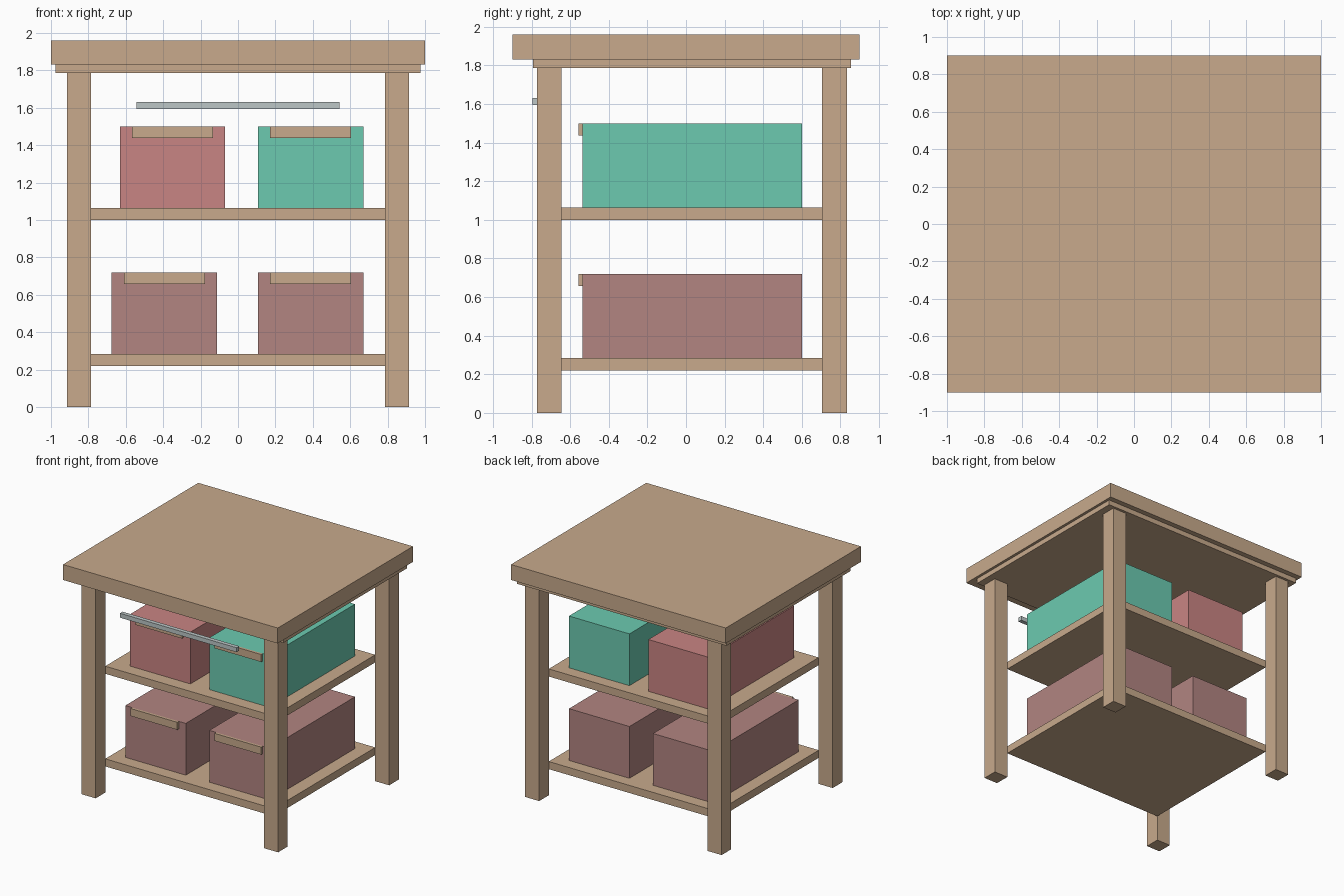
import bpy

if "Cube" in bpy.data.objects:
    bpy.data.objects.remove(bpy.data.objects["Cube"])


def material(name, rgb):
    # sRGB 0-255 to linear flat colour
    lin = [(c / 255 / 12.92) if c < 10 else ((c / 255 + 0.055) / 1.055) ** 2.4 for c in rgb]
    m = bpy.data.materials.new(name)
    m.diffuse_color = (*lin, 1)
    m.use_nodes = True
    m.node_tree.nodes["Principled BSDF"].inputs["Base Color"].default_value = m.diffuse_color
    return m


wood = material("light wood", (200, 170, 140))
red = material("soft red", (201, 133, 131))
teal = material("teal", (108, 202, 176))
mauve = material("mauve", (178, 133, 129))
metal = material("grey metal", (188, 198, 198))


def box(name, x, y, z, mat):
    # box from (min, max) ranges on each axis
    verts = [(a, b, c) for a in x for b in y for c in z]
    faces = [(0, 1, 3, 2), (4, 6, 7, 5), (0, 4, 5, 1), (2, 3, 7, 6), (0, 2, 6, 4), (1, 5, 7, 3)]
    me = bpy.data.meshes.new(name)
    me.from_pydata(verts, [], faces)
    me.materials.append(mat)
    ob = bpy.data.objects.new(name, me)
    bpy.context.collection.objects.link(ob)
    return ob


# Table top and the thinner slab beneath it
box("table_top", (-1, 1), (-0.9, 0.9), (1.83, 1.96), wood)
box("under_top", (-0.977, 0.977), (-0.793, 0.855), (1.787, 1.83), wood)

# Four square legs
for side, x in (("left", (-0.915, -0.785)), ("right", (0.785, 0.915))):
    for end, y in (("front", (-0.773, -0.645)), ("back", (0.705, 0.833))):
        box(f"{end}_{side}_leg", x, y, (0, 1.787), wood)

# Two shelves between the legs
for level, z in (("lower", 0.22), ("upper", 1.0)):
    box(f"{level}_shelf", (-0.785, 0.785), (-0.645, 0.705), (z, z + 0.064), wood)

# Storage boxes, each with a wooden front handle
for name, x, z, mat in (("upper_left", -0.632, 1.064, red), ("upper_right", 0.107, 1.064, teal),
                        ("lower_left", -0.675, 0.284, mauve), ("lower_right", 0.107, 0.284, mauve)):
    top = z + 0.436
    box(f"{name}_storage_box", (x, x + 0.563), (-0.535, 0.6), (z, top), mat)
    box(f"{name}_handle", (x + 0.065, x + 0.498), (-0.556, -0.535), (top - 0.063, top), wood)

# Metal rail at the front
box("front_rail", (-0.543, 0.543), (-0.794, -0.759), (1.594, 1.631), metal)
